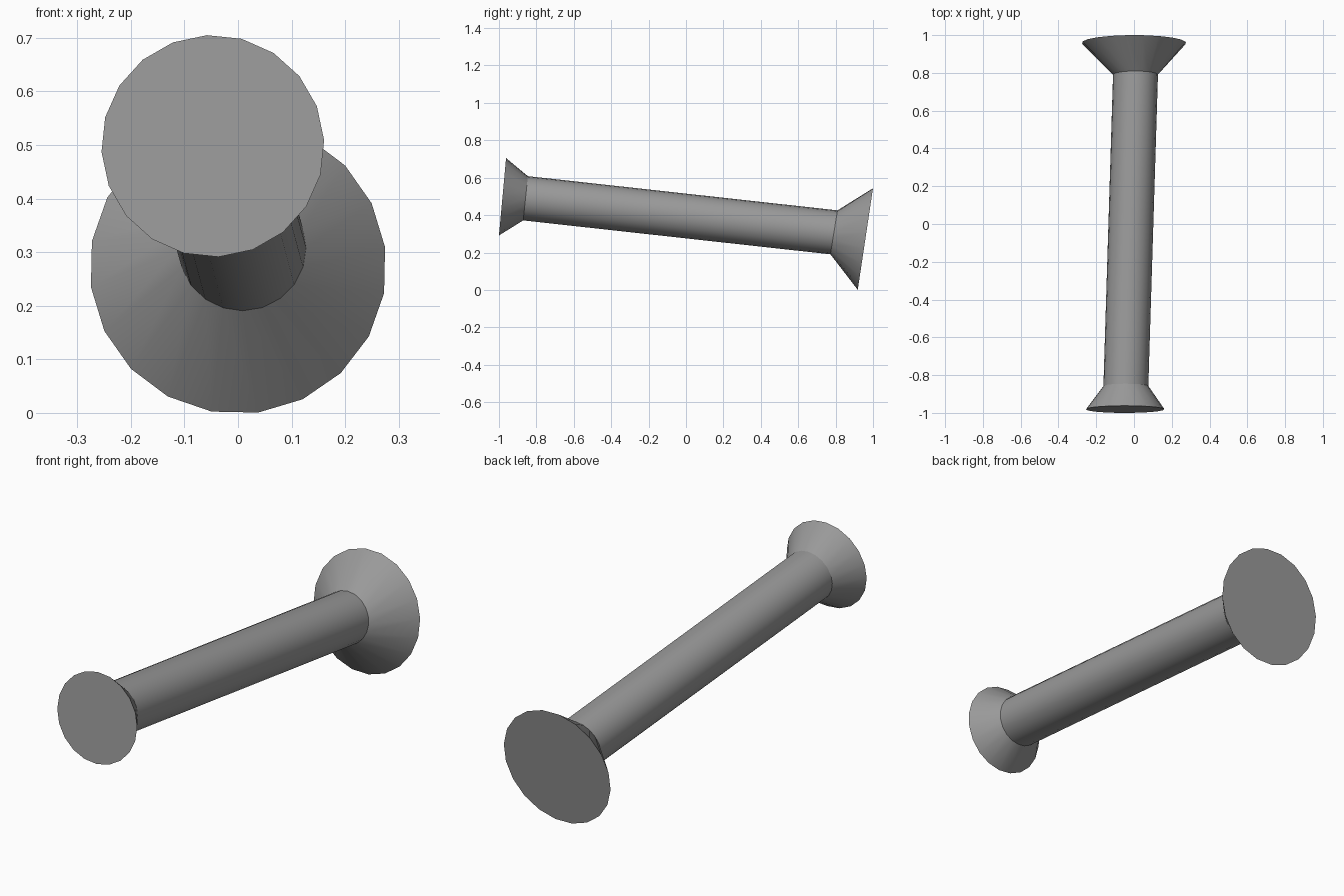
import bpy, bmesh
from math import sin, cos, tau, radians
from mathutils import Vector

if "Cube" in bpy.data.objects:
    bpy.data.objects.remove(bpy.data.objects["Cube"])

SIDES = 20

# Cross-sections front to back: centre, radius, backward lean, turn (radians)
SECTIONS = [
    ((-0.047, -0.981, 0.498), 0.208, 0.092, radians(3)),    # small flare rim
    ((-0.043, -0.858, 0.490), 0.119, 0.105, radians(2)),    # shaft front
    ((0.008, 0.791, 0.308), 0.119, 0.160, radians(0.5)),    # shaft back
    ((0.000, 0.959, 0.272), 0.277, 0.149, radians(7.8)),    # large flare rim
]


def ring(bm, centre, radius, lean, turn):
    right, up = Vector((1, 0, 0)), Vector((0, sin(lean), cos(lean)))
    verts = []
    for i in range(SIDES):
        a = turn + tau * i / SIDES
        verts.append(bm.verts.new(Vector(centre) + radius * (cos(a) * right + sin(a) * up)))
    return verts


# Shaft with a flared end on each side, lofted through the sections
bm = bmesh.new()
rings = [ring(bm, *s) for s in SECTIONS]
for a, b in zip(rings, rings[1:]):
    for i in range(SIDES):
        j = (i + 1) % SIDES
        bm.faces.new((a[i], a[j], b[j], b[i]))

# Flat end caps
bm.faces.new(rings[0])
bm.faces.new(rings[-1])
bmesh.ops.recalc_face_normals(bm, faces=bm.faces)

mesh = bpy.data.meshes.new("flared_rod")
bm.to_mesh(mesh)
bm.free()
rod = bpy.data.objects.new("flared_rod", mesh)
bpy.context.collection.objects.link(rod)

# Dark grey finish
grey = bpy.data.materials.new("dark_grey")
grey.diffuse_color = (0.32, 0.32, 0.32, 1)
grey.use_nodes = True
grey.node_tree.nodes["Principled BSDF"].inputs["Base Color"].default_value = grey.diffuse_color
mesh.materials.append(grey)

# Smooth sides, crisp rims
bpy.context.view_layer.objects.active = rod
rod.select_set(True)
bpy.ops.object.shade_smooth_by_angle(angle=radians(25))
